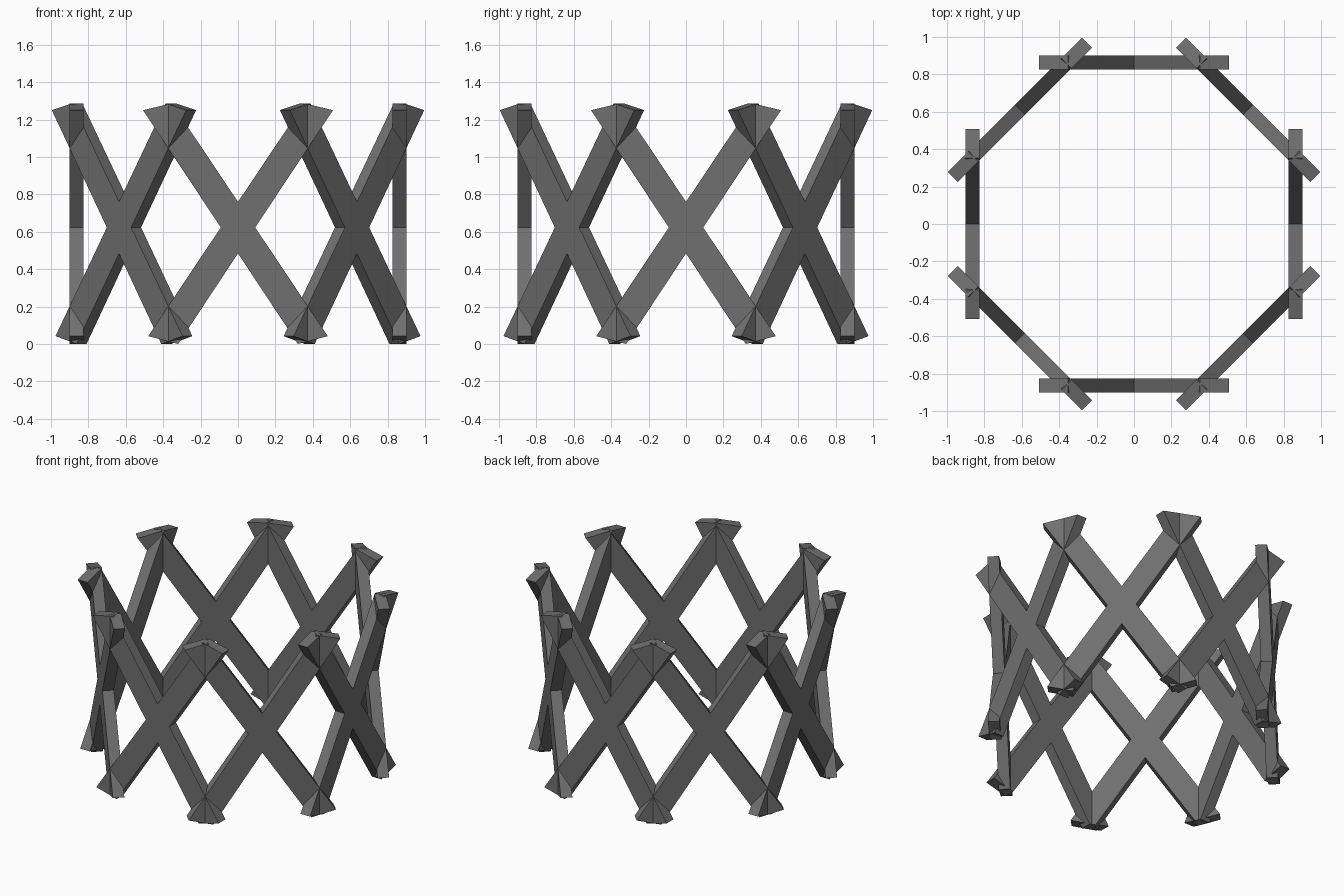
import bpy, bmesh, math
from mathutils import Matrix

if "Cube" in bpy.data.objects:
    bpy.data.objects.remove(bpy.data.objects["Cube"])

SIDES = 8
OUTER, INNER = 0.90, 0.825   # distance of panel faces from the centre

mat = bpy.data.materials.new("dark grey")
mat.diffuse_color = (0.16, 0.16, 0.16, 1)
mat.use_nodes = True
mat.node_tree.nodes["Principled BSDF"].inputs["Base Color"].default_value = mat.diffuse_color

# Right half of one crossed pair of bars, from the bottom notch up to the top notch
half = [(0, 0.484), (0.32, 0.0), (0.48, 0.042), (0.092, 0.623),
        (0.508, 1.25), (0.353, 1.287), (0, 0.76)]
outline = half + [(-x, z) for x, z in reversed(half[1:-1])]


def cross_panel(name, angle):
    bm = bmesh.new()
    face = bm.faces.new([bm.verts.new((x, -OUTER, z)) for x, z in outline])
    ext = bmesh.ops.extrude_face_region(bm, geom=[face], use_keep_orig=True)
    moved = [g for g in ext["geom"] if isinstance(g, bmesh.types.BMVert)]
    bmesh.ops.translate(bm, verts=moved, vec=(0, OUTER - INNER, 0))
    bmesh.ops.rotate(bm, verts=bm.verts, cent=(0, 0, 0),
                     matrix=Matrix.Rotation(angle, 3, 'Z'))
    # Clean caps: split concave faces into simple pieces
    bmesh.ops.triangulate(bm, faces=[f for f in bm.faces if len(f.verts) > 4])
    bmesh.ops.recalc_face_normals(bm, faces=bm.faces)
    mesh = bpy.data.meshes.new(name)
    bm.to_mesh(mesh)
    bm.free()
    mesh.materials.append(mat)
    bpy.context.collection.objects.link(bpy.data.objects.new(name, mesh))


# Ring of eight crossed panels
for i in range(SIDES):
    cross_panel(f"crossed_bars_{i + 1}", i * math.tau / SIDES)
